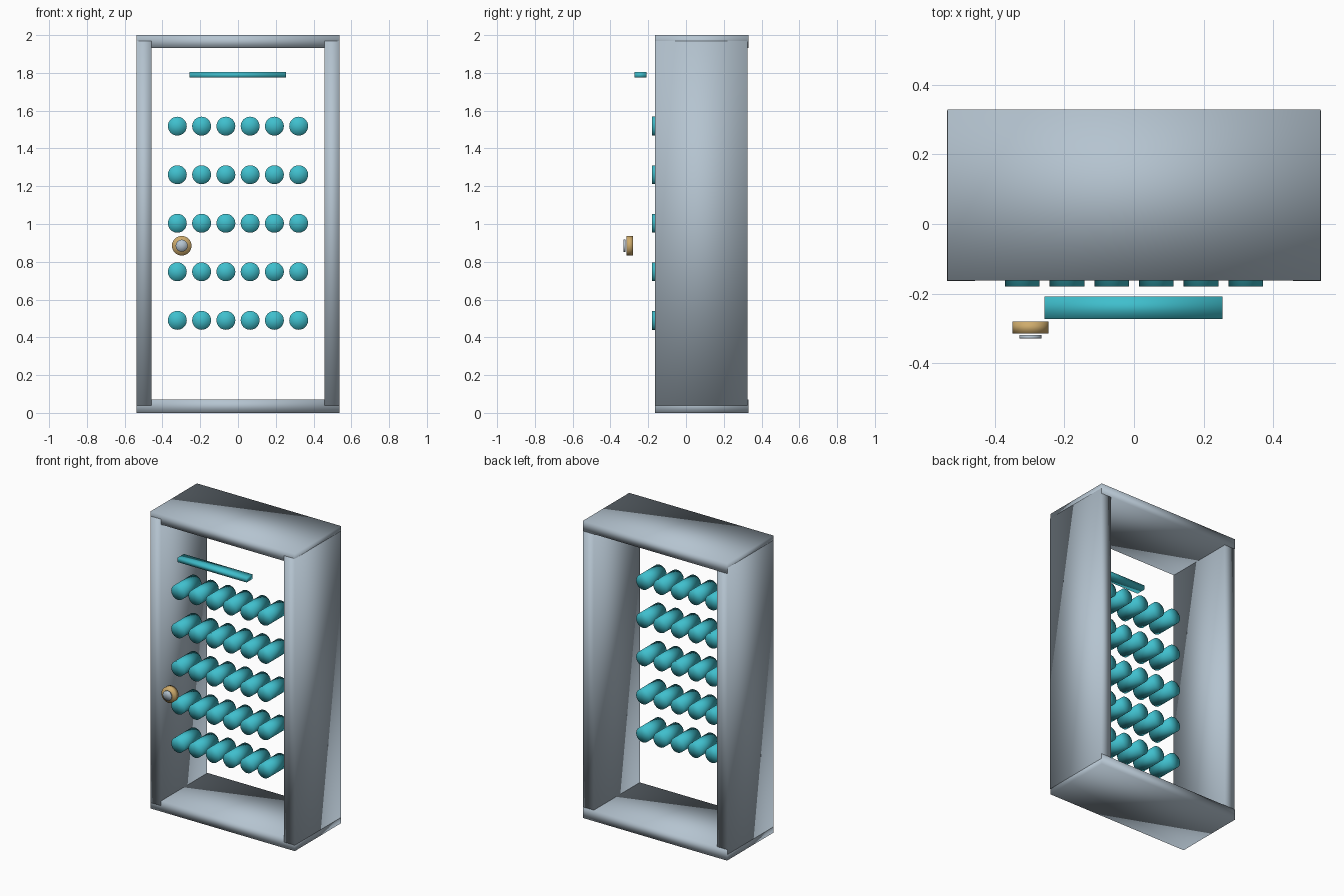
import bpy
import math

cube = bpy.data.objects.get("Cube")
if cube:
    bpy.data.objects.remove(cube, do_unlink=True)


def material(name, rgb):
    mat = bpy.data.materials.new(name)
    mat.use_nodes = True
    color = (*rgb, 1.0)
    mat.diffuse_color = color
    mat.node_tree.nodes["Principled BSDF"].inputs["Base Color"].default_value = color
    return mat


steel = material("blue grey steel", (0.46, 0.55, 0.63))
teal = material("teal", (0.05, 0.52, 0.61))
brass = material("brass", (0.62, 0.41, 0.15))


def finish(name, mat):
    obj = bpy.context.object
    obj.name = name
    obj.data.materials.append(mat)
    bpy.ops.object.transform_apply(location=False, rotation=True, scale=True)
    bpy.ops.object.shade_smooth()
    return obj


def box(name, low, high, mat):
    center = [(a + b) / 2 for a, b in zip(low, high)]
    bpy.ops.mesh.primitive_cube_add(size=1, location=center)
    bpy.context.object.scale = [b - a for a, b in zip(low, high)]
    return finish(name, mat)


def disc(name, x, z, radius, front, back, mat):
    # Cylinder whose axis runs front to back
    bpy.ops.mesh.primitive_cylinder_add(
        vertices=32, radius=radius, depth=back - front, end_fill_type='TRIFAN',
        location=(x, (front + back) / 2, z), rotation=(math.pi / 2, 0, 0))
    return finish(name, mat)


# Cabinet frame, open at front and back
HALF, FRONT, BACK = 0.537, -0.163, 0.33
box("top_panel", (-HALF, FRONT, 1.932), (HALF, BACK, 2.0), steel)
box("bottom_panel", (-HALF, FRONT, 0), (HALF, BACK, 0.072), steel)
for side, name in ((-1, "right_panel"), (1, "left_panel")):
    xs = sorted((side * 0.458, side * (HALF + 0.001)))
    box(name, (xs[0], FRONT - 0.001, 0.04), (xs[1], BACK - 0.004, 1.968), steel)

# Rows of cans
for row in range(5):
    for col in range(6):
        disc(f"can_{row + 1}_{col + 1}", (col - 2.5) * 0.1285, 0.49 + row * 0.257,
             0.05, -0.18, 0.0, teal)

# Bar across the upper front
box("light_bar", (-0.258, -0.273, 1.775), (0.255, -0.208, 1.805), teal)

# Knob with a small button
disc("knob", -0.298, 0.885, 0.052, -0.315, -0.28, brass)
disc("knob_button", -0.298, 0.885, 0.032, -0.33, -0.32, steel)
